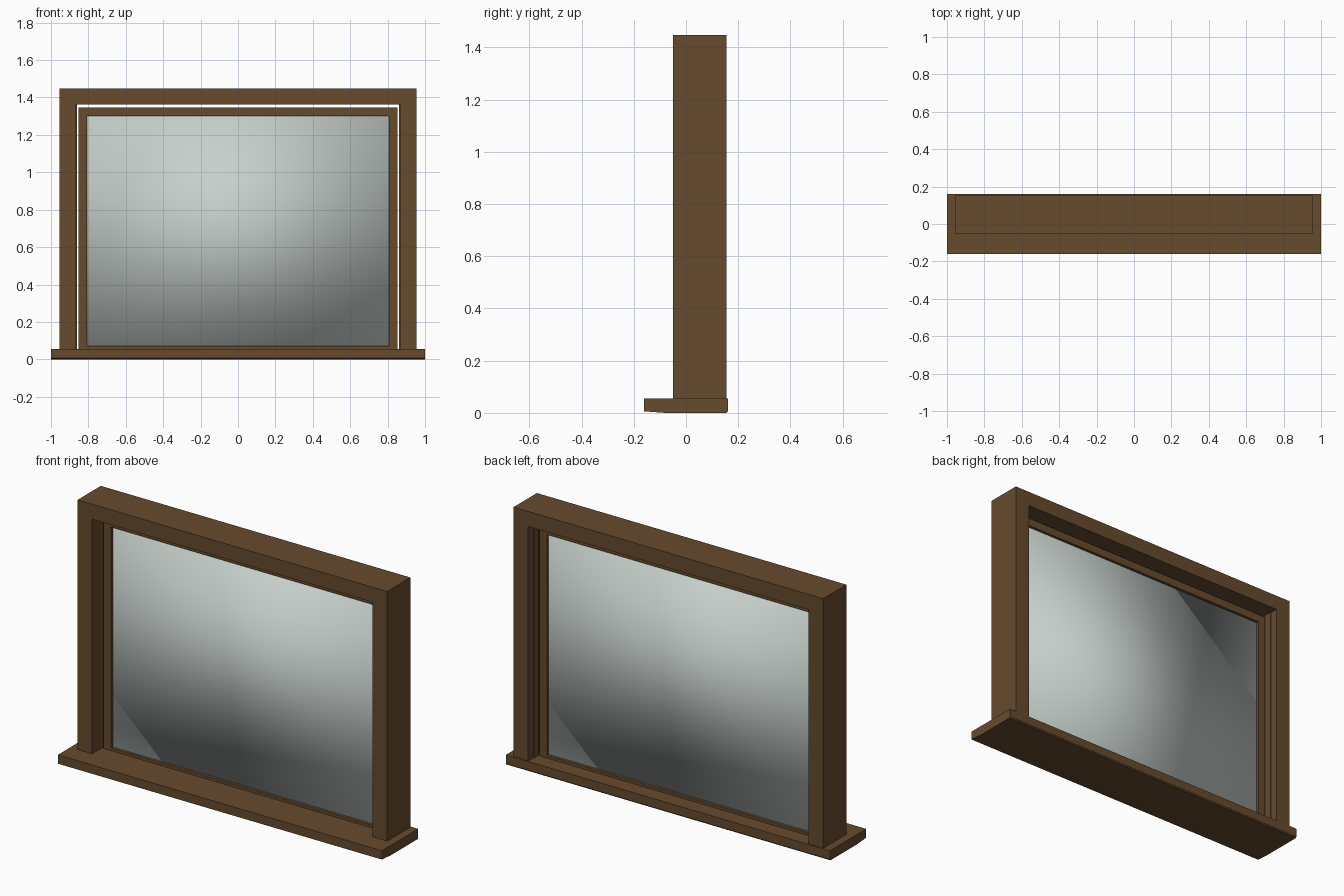
import bpy
import bmesh

if "Cube" in bpy.data.objects:
    bpy.data.objects.remove(bpy.data.objects["Cube"], do_unlink=True)


def material(name, rgb):
    mat = bpy.data.materials.new(name)
    mat.use_nodes = True
    colour = (*rgb, 1)
    mat.diffuse_color = colour
    mat.node_tree.nodes["Principled BSDF"].inputs["Base Color"].default_value = colour
    return mat


wood = material("brown_wood", (0.135, 0.069, 0.027))
glass = material("pale_glass", (0.57, 0.63, 0.60))


def extrude_outline(name, outline, offset, mat, smooth=False):
    """Face from an outline, extruded along the offset vector."""
    bm = bmesh.new()
    face = bm.faces.new([bm.verts.new(p) for p in outline])
    result = bmesh.ops.extrude_face_region(bm, geom=[face], use_keep_orig=True)
    moved = [g for g in result["geom"] if isinstance(g, bmesh.types.BMVert)]
    bmesh.ops.translate(bm, verts=moved, vec=offset)
    bmesh.ops.recalc_face_normals(bm, faces=bm.faces)
    for f in bm.faces:
        f.smooth = smooth
    mesh = bpy.data.meshes.new(name)
    bm.to_mesh(mesh)
    bm.free()
    mesh.materials.append(mat)
    obj = bpy.data.objects.new(name, mesh)
    bpy.context.collection.objects.link(obj)
    return obj


def box(name, x, y, z, mat, smooth=False):
    outline = [(x[0], y[0], z[0]), (x[1], y[0], z[0]),
               (x[1], y[0], z[1]), (x[0], y[0], z[1])]
    return extrude_outline(name, outline, (0, y[1] - y[0], 0), mat, smooth)


# Sill, with its underside slightly lowered towards the back
sill_profile = [(-0.16, 0.006), (-0.08, 0.0), (0.155, 0.0),
                (0.16, 0.006), (0.16, 0.055), (-0.16, 0.055)]
extrude_outline("sill", [(-1, y, z) for y, z in sill_profile], (2, 0, 0), wood)

# Outer frame: one arch-shaped piece standing on the sill
outer, inner, top, head = 0.955, 0.865, 1.447, 1.363
arch = [(-outer, 0.05), (-outer, top), (outer, top), (outer, 0.05),
        (inner, 0.05), (inner, head), (-inner, head), (-inner, 0.05)]
extrude_outline("outer_frame", [(x, -0.05, z) for x, z in arch], (0, 0.205, 0), wood)

# Sash stiles and thin jamb strips on both sides
sash_y = (0.035, 0.073)
for side, s in (("left", 1), ("right", -1)):
    box(side + "_stile", sorted((s * 0.808, s * 0.853)), sash_y, (0.03, 1.347), wood)
    box(side + "_jamb_strip", sorted((s * 0.861, s * 0.866)), (0.065, 0.11),
        (0.05, head), wood)

# Sash rails
for name, z in (("bottom_rail", (0.03, 0.07)), ("top_rail", (1.302, 1.347))):
    box(name, (-0.808, 0.808), sash_y, z, wood)

# Glass pane with soft shading across its corners
box("glass_pane", (-0.81, 0.81), (0.051, 0.057), (0.065, 1.305), glass, smooth=True)
